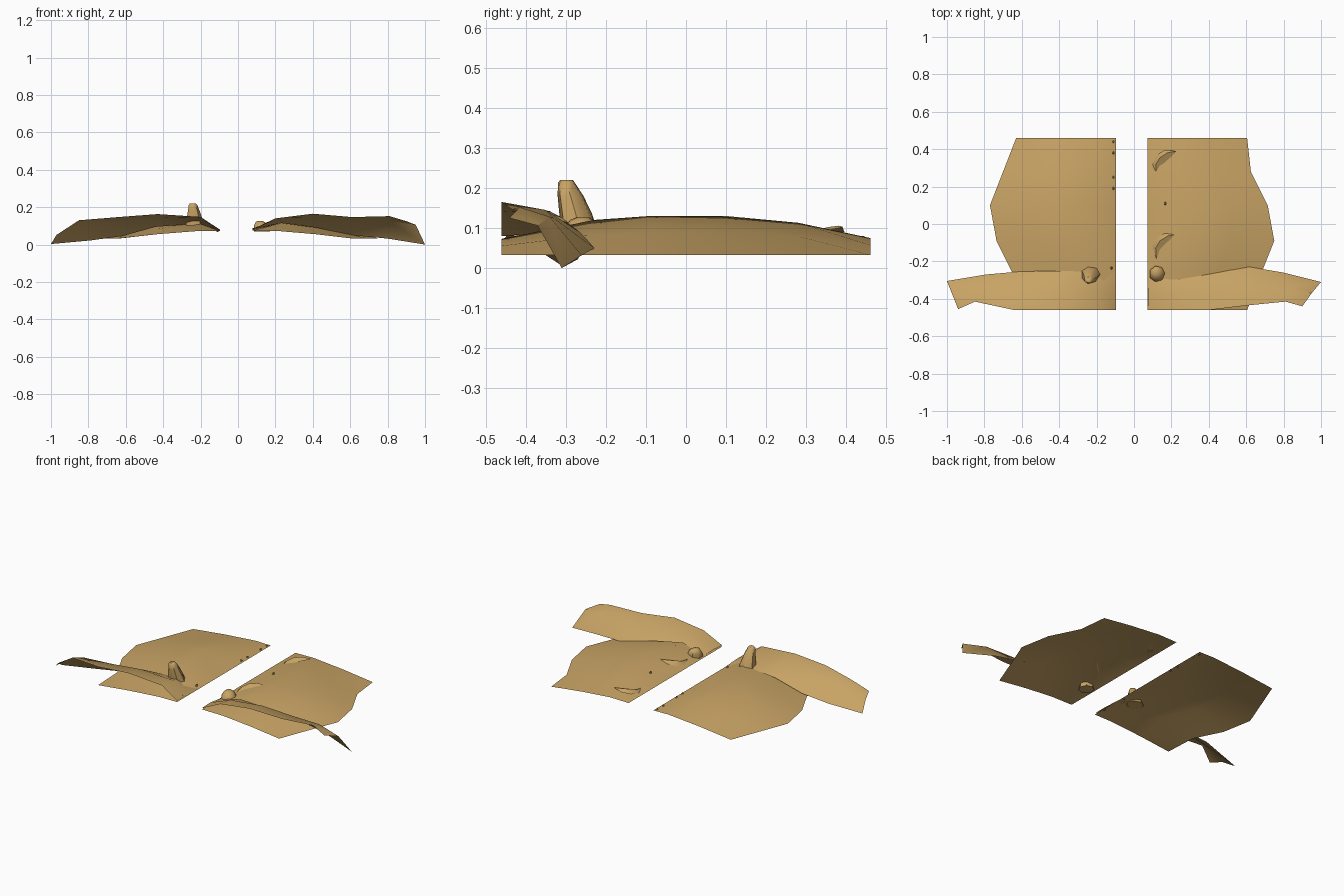
import bpy, bmesh, math
from mathutils import Vector

if "Cube" in bpy.data.objects:
    bpy.data.objects.remove(bpy.data.objects["Cube"])

sand = bpy.data.materials.new("sand_tan")
sand.diffuse_color = (0.58, 0.37, 0.13, 1)
sand.use_nodes = True
sand.node_tree.nodes["Principled BSDF"].inputs["Base Color"].default_value = sand.diffuse_color


def finish(name, bm, angle=35):
    me = bpy.data.meshes.new(name)
    bm.to_mesh(me)
    bm.free()
    me.materials.append(sand)
    ob = bpy.data.objects.new(name, me)
    bpy.context.collection.objects.link(ob)
    bpy.ops.object.select_all(action='DESELECT')
    ob.select_set(True)
    bpy.context.view_layer.objects.active = ob
    bpy.ops.object.shade_smooth_by_angle(angle=math.radians(angle))
    return ob


def sheet(name, rows, sx=1):
    """Open surface lofted through rows of points, facing up."""
    bm = bmesh.new()
    grid = [[bm.verts.new((sx * x, y, z)) for x, y, z in r] for r in rows]
    for a, b in zip(grid, grid[1:]):
        for i in range(len(a) - 1):
            bm.faces.new((a[i], a[i + 1], b[i + 1], b[i]))
    bmesh.ops.remove_doubles(bm, verts=bm.verts, dist=1e-4)
    bm.normal_update()
    if sum(f.normal.z * f.calc_area() for f in bm.faces) < 0:
        bmesh.ops.reverse_faces(bm, faces=bm.faces)
    return finish(name, bm)


def stack(name, rings, n=7):
    """Closed rock lofted from elliptical rings (x, y, z, rx, ry)."""
    bm = bmesh.new()
    loops = []
    for x, y, z, rx, ry in rings:
        loops.append([bm.verts.new((x + rx * math.cos(2 * math.pi * i / n),
                                    y + ry * math.sin(2 * math.pi * i / n), z)) for i in range(n)])
    for a, b in zip(loops, loops[1:]):
        for i in range(n):
            j = (i + 1) % n
            bm.faces.new((a[i], a[j], b[j], b[i]))
    bm.faces.new(loops[-1])
    bm.faces.new(loops[0][::-1])
    return finish(name, bm, 50)


# banks: each row is y, outer x, ridge x, ridge height
left_rows = [(-.46, .64, .22, .072), (-.26, .65, .22, .118), (-.09, .735, .29, .130),
             (.10, .77, .31, .130), (.28, .70, .26, .113), (.46, .63, .20, .075)]
right_rows = [(-.46, .605, .22, .072), (-.24, .69, .24, .118), (-.09, .75, .29, .130),
              (.10, .715, .28, .128), (.28, .625, .24, .113), (.46, .605, .20, .075)]


def bank(name, rows, inner, sx):
    pts = []
    for y, xo, xr, zr in rows:
        xm = (xr + xo) / 2
        zm = .033 + (zr - .033) * .58
        pts.append([(inner, y, .073), (xr, y, zr), (xm, y, zm), (xo, y, .033)])
    sheet(name, pts, sx)


bank("left_bank", left_rows, .097, -1)
bank("right_bank", right_rows, .073, 1)

# drifts across the front: each row is front edge, crest, back edge
sheet("left_drift", [
    [(.097, -.46, .08), (.097, -.36, .08), (.097, -.25, .073)],
    [(.20, -.46, .148), (.20, -.35, .138), (.22, -.255, .112)],
    [(.43, -.46, .163), (.43, -.34, .142), (.44, -.25, .095)],
    [(.64, -.46, .147), (.63, -.34, .122), (.62, -.255, .045)],
    [(.85, -.415, .13), (.82, -.34, .11), (.79, -.27, .022)],
    [(.94, -.455, .07), (.97, -.38, .052), (1.0, -.305, .003)]], -1)
sheet("right_drift", [
    [(.073, -.46, .08), (.075, -.38, .085), (.08, -.29, .078)],
    [(.20, -.46, .14), (.20, -.37, .132), (.23, -.298, .115)],
    [(.40, -.46, .165), (.41, -.35, .145), (.42, -.265, .09)],
    [(.61, -.435, .147), (.61, -.33, .125), (.61, -.228, .05)],
    [(.81, -.415, .152), (.80, -.34, .128), (.80, -.26, .032)],
    [(.90, -.44, .125), (.95, -.37, .106), (1.0, -.31, .0)]])

# standing rock on the left, low rock on the right
stack("standing_rock", [(-.232, -.268, .10, .052, .046), (-.235, -.275, .135, .045, .042),
                        (-.238, -.288, .18, .033, .033), (-.242, -.298, .212, .024, .022),
                        (-.242, -.298, .22, .016, .016)])
stack("low_rock", [(.125, -.27, .07, .045, .045), (.123, -.265, .10, .042, .042),
                   (.118, -.26, .12, .027, .03), (.116, -.258, .127, .012, .015)])


# crescent ridges on the right bank
def crescent(name, dy, dz):
    outer = [(.225, -.055), (.165, -.05), (.12, -.075), (.10, -.125), (.12, -.188)]
    inner = [(.225, -.055), (.20, -.085), (.165, -.115), (.14, -.135), (.12, -.188)]
    rows = []
    for i, (o, n) in enumerate(zip(outer, inner)):
        h = .022 * math.sin(math.pi * i / 4)
        z = lambda x: .073 + (x - .073) * .22 + dz
        rows.append([(o[0], o[1] + dy, z(o[0]) + .002),
                     (o[0] * .6 + n[0] * .4, o[1] * .6 + n[1] * .4 + dy, z(o[0]) + .002 + h),
                     (n[0], n[1] + dy, z(n[0]))])
    sheet(name, rows)


crescent("near_crescent", 0, .002)
crescent("far_crescent", .445, -.005)

# scattered pebbles along the left inner edge
for i, (x, y, z) in enumerate([(-.11, .44, .074), (-.11, .38, .076), (-.11, .25, .078), (-.11, .19, .079),
                               (-.11, -.39, .08), (-.12, -.235, .085), (.167, .11, .106)]):
    stack("pebble_%d" % i, [(x, y, z - .006, .006, .01), (x, y, z + .006, .003, .005)], 5)
